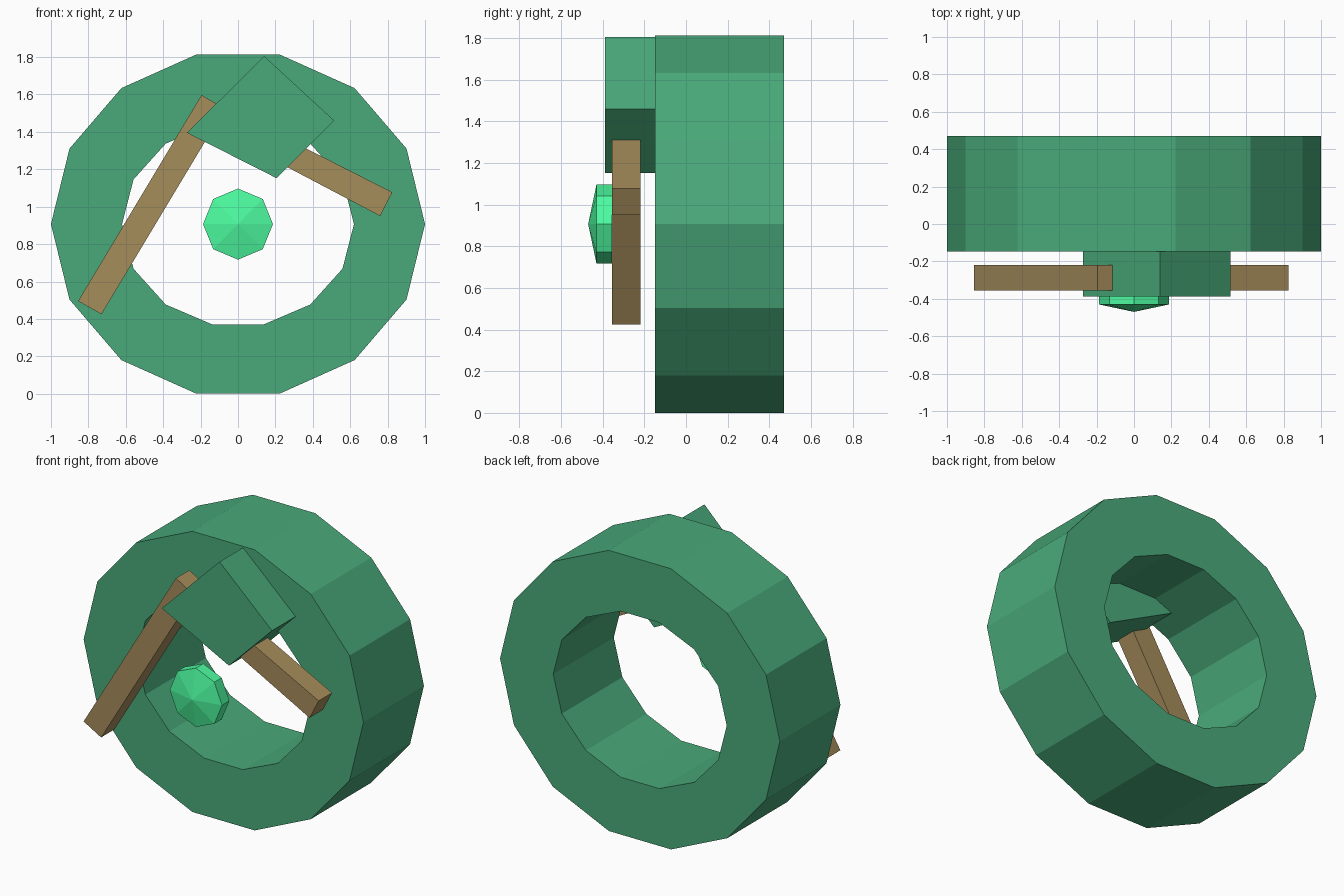
import bpy, bmesh
from math import cos, sin, pi

if "Cube" in bpy.data.objects:
    bpy.data.objects.remove(bpy.data.objects["Cube"])

CZ = 0.907  # height of the ring centre


def material(name, rgb):
    m = bpy.data.materials.new(name)
    m.diffuse_color = (*rgb, 1)
    m.use_nodes = True
    m.node_tree.nodes["Principled BSDF"].inputs["Base Color"].default_value = m.diffuse_color
    return m


GREEN = material("green", (0.067, 0.402, 0.195))
GEM = material("bright_green", (0.074, 0.973, 0.352))
WOOD = material("wood", (0.381, 0.266, 0.105))


def finish(name, bm, mat):
    bmesh.ops.recalc_face_normals(bm, faces=bm.faces)
    me = bpy.data.meshes.new(name)
    bm.to_mesh(me)
    bm.free()
    me.materials.append(mat)
    ob = bpy.data.objects.new(name, me)
    bpy.context.collection.objects.link(ob)
    return ob


def loop(bm, n, rx, rz, y):
    return [bm.verts.new((rx * cos(2 * pi * i / n), y, CZ + rz * sin(2 * pi * i / n)))
            for i in range(n)]


def bridge(bm, a, b):
    n = len(a)
    for i in range(n):
        bm.faces.new((a[i], a[(i + 1) % n], b[(i + 1) % n], b[i]))


def prism(name, points, y0, y1, mat):
    bm = bmesh.new()
    a, b = ([bm.verts.new((x, y, z)) for x, z in points] for y in (y0, y1))
    bm.faces.new(a)
    bm.faces.new(b)
    bridge(bm, a, b)
    return finish(name, bm, mat)


# Fourteen-sided ring
bm = bmesh.new()
rings = [loop(bm, 14, rx, rz, y) for rx, rz, y in
         ((1, 0.93, -0.148), (1, 0.93, 0.47), (0.62, 0.55, 0.47), (0.62, 0.55, -0.148))]
for i in range(4):
    bridge(bm, rings[i], rings[(i + 1) % 4])
finish("ring", bm, GREEN)

# Eight-sided gem with a shallow pointed front
bm = bmesh.new()
front, back = (loop(bm, 8, 0.187, 0.19, y) for y in (-0.43, -0.355))
bridge(bm, front, back)
bm.faces.new(back)
tip = bm.verts.new((0, -0.47, CZ))
for i in range(8):
    bm.faces.new((front[i], front[(i + 1) % 8], tip))
finish("gem", bm, GEM)

# Block set into the top of the ring
prism("top_block", [(0.14, 1.805), (0.515, 1.46), (0.207, 1.152), (-0.273, 1.395)],
      -0.388, 0.03, GREEN)

# Wooden bars meeting inside the block
prism("long_bar", [(-0.855, 0.495), (-0.73, 0.425), (-0.07, 1.525), (-0.195, 1.597)],
      -0.355, -0.218, WOOD)
prism("short_bar", [(0.825, 1.077), (0.76, 0.95), (0.20, 1.245), (0.265, 1.362)],
      -0.355, -0.218, WOOD)
